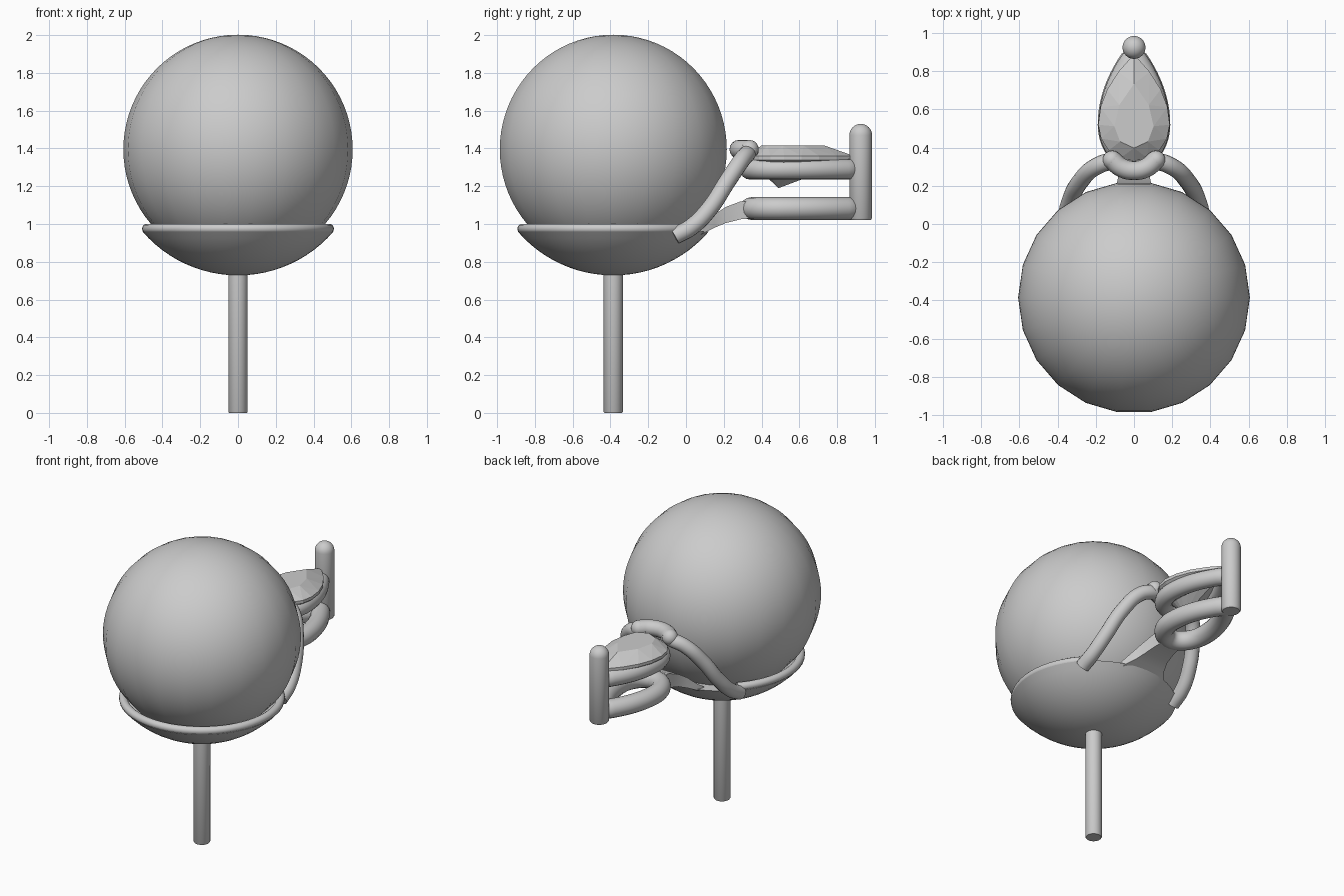
import bpy, bmesh
from math import sin, cos, pi, radians, sqrt

if "Cube" in bpy.data.objects:
    bpy.data.objects.remove(bpy.data.objects["Cube"])

PEARL_Y, PEARL_Z = -0.385, 1.395


def finish(name, bm, smooth=40):
    bmesh.ops.remove_doubles(bm, verts=bm.verts, dist=1e-5)
    bmesh.ops.recalc_face_normals(bm, faces=bm.faces)
    me = bpy.data.meshes.new(name)
    bm.to_mesh(me)
    bm.free()
    ob = bpy.data.objects.new(name, me)
    bpy.context.collection.objects.link(ob)
    if smooth:
        bpy.ops.object.select_all(action='DESELECT')
        ob.select_set(True)
        bpy.context.view_layer.objects.active = ob
        bpy.ops.object.shade_smooth_by_angle(angle=radians(smooth))
    return ob


def revolve(name, profile, y, n=32):
    """Turn (radius, z) points about a vertical axis at (0, y)."""
    bm = bmesh.new()
    rings = [[bm.verts.new((r * cos(2 * pi * k / n), y + r * sin(2 * pi * k / n), z))
              for k in range(n)] if r > 1e-6 else [bm.verts.new((0, y, z))]
             for r, z in profile]
    for a, b in zip(rings, rings[1:]):
        for k in range(n):
            j = (k + 1) % n
            if len(a) == 1:
                bm.faces.new((a[0], b[k], b[j]))
            elif len(b) == 1:
                bm.faces.new((a[k], a[j], b[0]))
            else:
                bm.faces.new((a[k], a[j], b[j], b[k]))
    return finish(name, bm)


def tube(name, pts, r, cyclic=False, smooth_path=True):
    cu = bpy.data.curves.new(name, 'CURVE')
    cu.dimensions = '3D'
    cu.bevel_depth, cu.bevel_resolution = r, 6
    cu.use_fill_caps = True
    cu.resolution_u = 8
    if smooth_path:
        sp = cu.splines.new('BEZIER')
        sp.bezier_points.add(len(pts) - 1)
        for bp, p in zip(sp.bezier_points, pts):
            bp.co = p
            bp.handle_left_type = bp.handle_right_type = 'AUTO'
    else:
        sp = cu.splines.new('POLY')
        sp.points.add(len(pts) - 1)
        for q, p in zip(sp.points, pts):
            q.co = (*p, 1)
    sp.use_cyclic_u = cyclic
    ob = bpy.data.objects.new(name, cu)
    bpy.context.collection.objects.link(ob)
    bpy.ops.object.select_all(action='DESELECT')
    ob.select_set(True)
    bpy.context.view_layer.objects.active = ob
    bpy.ops.object.convert(target='MESH')
    bpy.ops.object.shade_smooth_by_angle(angle=radians(45))
    return ob


def pear(n, b, y0, yb, L, z):
    """Pear outline: half ellipse at the front, pointed arch at the back."""
    pts = []
    for k in range(n):
        u = k / n
        if u <= 0.5:
            q, s = (4 * u, 1) if u <= 0.25 else (2 - 4 * u, -1)
            pts.append((s * b * (1 - q * q), y0 + L * q, z))
        else:
            pts.append((b * cos(2 * pi * u), y0 + yb * sin(2 * pi * u), z))
    return pts


# Pearl
R = 0.607
revolve("pearl", [(R * sin(pi * i / 40), PEARL_Z - R * cos(pi * i / 40))
                  for i in range(41)], PEARL_Y, 22)

# Cup under the pearl, with its flat rim
RC = 0.667
a_rim = 0.86
cup = [(RC * sin(a_rim * i / 12), PEARL_Z - RC * cos(a_rim * i / 12)) for i in range(13)]
revolve("cup", cup + [(0.40, cup[-1][1])], PEARL_Y, 48)

# Wire round the front of the cup rim
start, end = radians(136), radians(404)
tube("cup_rim_wire", [(0.482 * cos(a), PEARL_Y + 0.482 * sin(a), 0.975)
                      for a in [start + (end - start) * i / 48 for i in range(49)]],
     0.026, smooth_path=False)

# Ear post
revolve("ear_post", [(0, 0), (0.047, 0), (0.051, 0.006), (0.051, 0.76), (0, 0.76)], PEARL_Y)

# Side arms rising from the cup to the gem
for side, s in (("left", -1), ("right", 1)):
    tube(side + "_arm", [(s * x, y, z) for x, y, z in (
        (0.36, -0.06, 0.935), (0.355, 0.03, 0.985), (0.335, 0.12, 1.075),
        (0.28, 0.225, 1.235), (0.20, 0.30, 1.345), (0.12, 0.325, 1.375),
        (0.07, 0.31, 1.38))], 0.045)

# Front claw, a curved bar with round ends
claw = [(-0.115, 0.335, 1.395), (-0.065, 0.295, 1.395), (0, 0.28, 1.395),
        (0.065, 0.295, 1.395), (0.115, 0.335, 1.395)]
tube("front_claw", claw, 0.05)
for side, p in (("left", claw[0]), ("right", claw[-1])):
    revolve(side + "_claw_tip", [(0.05 * sin(pi * i / 10), p[2] - 0.05 * cos(pi * i / 10))
                                 for i in range(11)], p[1], 20).location.x = p[0]

# Pear-shaped rings of the gem setting
tube("upper_setting_ring", pear(64, 0.13, 0.52, 0.18, 0.36, 1.29), 0.055, True, False)
tube("lower_setting_ring", pear(64, 0.13, 0.52, 0.175, 0.36, 1.082), 0.06, True, False)

# Back claw: tall pin with a domed top
revolve("back_claw", [(0, 1.02), (0.052, 1.02), (0.06, 1.03)] +
        [(0.06 * cos(pi / 2 * i / 8), 1.47 + 0.06 * sin(pi / 2 * i / 8)) for i in range(9)],
        0.925)

# Faceted pear gem
bm = bmesh.new()
N = 16
outline = pear(N, 0.187, 0.52, 0.19, 0.37, 0)
low = [bm.verts.new((x, y, 1.34)) for x, y, _ in outline]
top = [bm.verts.new((x, y, 1.36)) for x, y, _ in outline]
table = [bm.verts.new((x * 0.55, 0.5 + (y - 0.5) * 0.6, 1.415)) for x, y, _ in outline[::2]]
culet = bm.verts.new((0, 0.49, 1.19))
for k in range(N):
    j = (k + 1) % N
    bm.faces.new((low[k], low[j], top[j], top[k]))
    bm.faces.new((low[j], low[k], culet))
for k in range(N // 2):
    t, t2 = table[k], table[(k + 1) % (N // 2)]
    mid = top[2 * k + 1]
    bm.faces.new((top[2 * k], mid, t))
    bm.faces.new((mid, top[(2 * k + 2) % N], t2))
    bm.faces.new((t, mid, t2))
bm.faces.new(table)
finish("gem", bm, smooth=0)

# Flared strap joining the cup to the lower ring
bm = bmesh.new()
sections = [(0.05, 0.17, 0.93, 0.965), (0.10, 0.15, 0.955, 1.0), (0.15, 0.115, 0.98, 1.05),
            (0.21, 0.09, 1.005, 1.09), (0.29, 0.075, 1.025, 1.12), (0.34, 0.07, 1.03, 1.12)]
rings = [[bm.verts.new(c) for c in ((-w, y, z0), (w, y, z0), (w, y, z1), (-w, y, z1))]
         for y, w, z0, z1 in sections]
for a, b in zip(rings, rings[1:]):
    for k in range(4):
        bm.faces.new((a[k], a[(k + 1) % 4], b[(k + 1) % 4], b[k]))
bm.faces.new(rings[0])
bm.faces.new(rings[-1])
finish("strap", bm)
